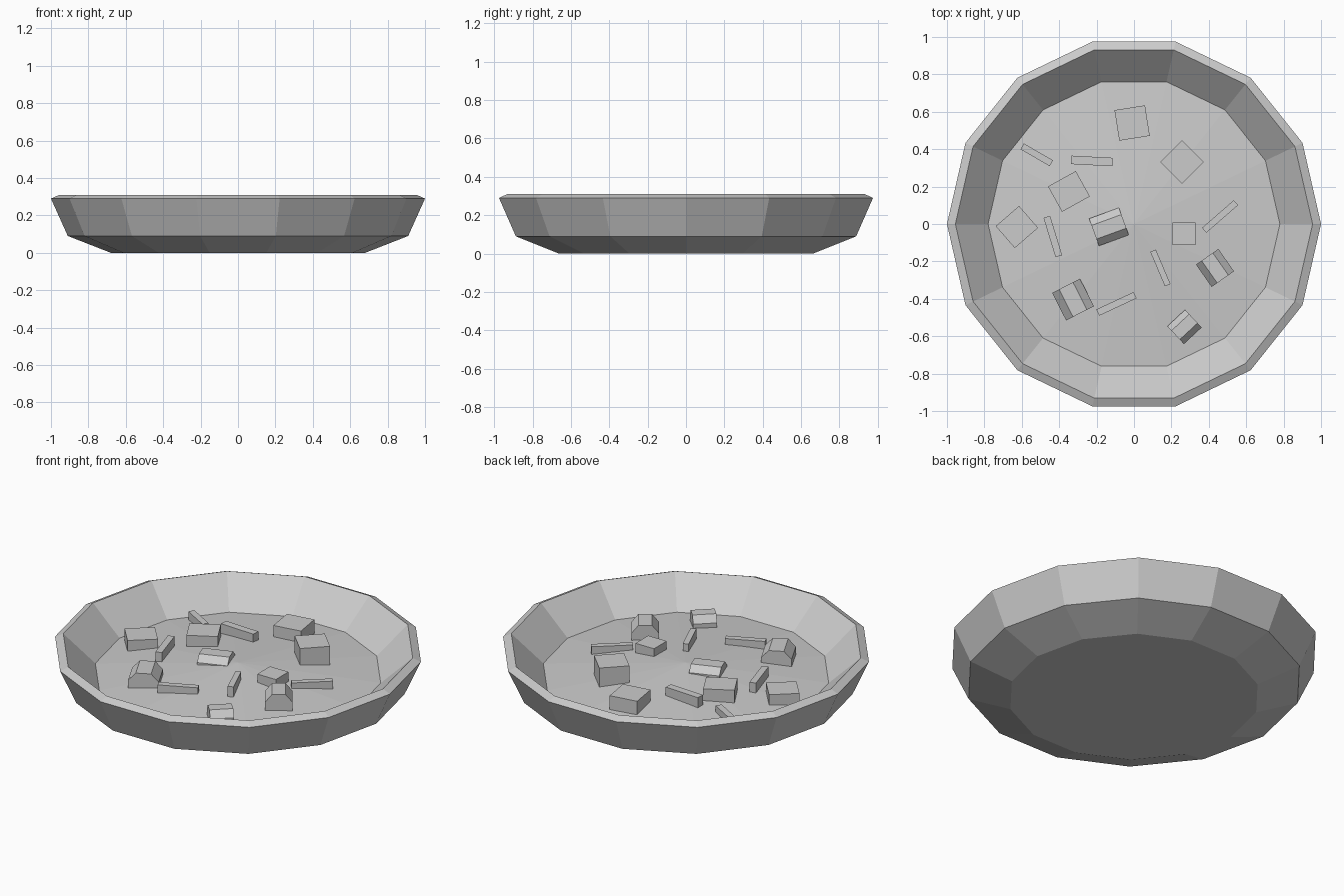
import bpy, math
from mathutils import Matrix

if "Cube" in bpy.data.objects:
    bpy.data.objects.remove(bpy.data.objects["Cube"])

SIDES = 14


def add_mesh(name, verts, faces):
    me = bpy.data.meshes.new(name)
    me.from_pydata(verts, [], faces)
    me.update()
    ob = bpy.data.objects.new(name, me)
    bpy.context.collection.objects.link(ob)
    return ob


def ring(r, z):
    return [(r * math.cos(2 * math.pi * k / SIDES),
             r * math.sin(2 * math.pi * k / SIDES), z) for k in range(SIDES)]


def prism(name, profile, length, x, y, z, angle):
    """Extrude a counter-clockwise (across, up) profile along its own x axis."""
    n, h = len(profile), length / 2
    verts = [(h, a, u) for a, u in profile] + [(-h, a, u) for a, u in profile]
    faces = [tuple(range(n)), tuple(range(2 * n - 1, n - 1, -1))]
    faces += [(i, n + i, n + (i + 1) % n, (i + 1) % n) for i in range(n)]
    ob = add_mesh(name, verts, faces)
    ob.matrix_world = (Matrix.Translation((x, y, z))
                       @ Matrix.Rotation(math.radians(angle), 4, 'Z'))
    return ob


# Bowl: outer wall, bevelled rim, inner wall and flat base
bowl_profile = [(0.68, 0), (0.91, 0.09), (1.0, 0.29), (0.955, 0.31), (0.78, 0.147)]
verts = [v for r, z in bowl_profile for v in ring(r, z)]
faces = [tuple(range(SIDES - 1, -1, -1))]
for j in range(len(bowl_profile) - 1):
    for k in range(SIDES):
        a, b = j * SIDES + k, j * SIDES + (k + 1) % SIDES
        faces.append((a, b, b + SIDES, a + SIDES))
add_mesh("bowl", verts, faces)

# Contents: gently domed fan filling the bowl
CENTRE_Z, EDGE_Z, EDGE_R = 0.21, 0.147, 0.78
add_mesh("filling", ring(EDGE_R, EDGE_Z) + [(0, 0, CENTRE_Z)],
         [(k, (k + 1) % SIDES, SIDES) for k in range(SIDES)])


def box_profile(w, h):
    return [(-w / 2, 0), (w / 2, 0), (w / 2, h), (-w / 2, h)]


def arch_profile(w, shoulder, h):
    return [(-w / 2, 0), (w / 2, 0), (w / 2, shoulder),
            (w / 4, h), (-w / 4, h), (-w / 2, shoulder)]


BASE = 0.14  # pieces are partly sunk in the filling

# Flat-topped cubes: x, y, length, width, top, angle
for i, (x, y, l, w, top, a) in enumerate([
        (-0.01, 0.54, 0.165, 0.165, 0.24, 9),
        (0.257, 0.332, 0.165, 0.165, 0.28, 45),
        (-0.348, 0.174, 0.17, 0.155, 0.245, 29),
        (-0.626, -0.016, 0.165, 0.155, 0.22, 41),
        (0.267, -0.053, 0.122, 0.12, 0.24, 0)]):
    prism(f"cube_chunk_{i + 1}", box_profile(w, top - BASE), l, x, y, BASE, a)

# Chunks with an arched top: x, y, length, width, shoulder, top, angle
for i, (x, y, l, w, s, top, a) in enumerate([
        (-0.134, -0.015, 0.17, 0.155, 0.205, 0.24, 20),
        (-0.326, -0.404, 0.165, 0.167, 0.205, 0.25, -63),
        (0.433, -0.235, 0.146, 0.146, 0.215, 0.26, -55),
        (0.27, -0.55, 0.13, 0.13, 0.19, 0.23, 43)]):
    prism(f"arched_chunk_{i + 1}", arch_profile(w, s - BASE, top - BASE),
          l, x, y, BASE, a)

# Thin strips: x, y, length, width, top, angle
for i, (x, y, l, w, top, a) in enumerate([
        (-0.52, 0.37, 0.18, 0.036, 0.20, -30),
        (-0.225, 0.337, 0.22, 0.045, 0.23, -3),
        (-0.434, -0.067, 0.22, 0.037, 0.23, -73),
        (0.46, 0.04, 0.225, 0.035, 0.21, 41),
        (0.141, -0.235, 0.20, 0.032, 0.24, -67),
        (-0.094, -0.427, 0.22, 0.037, 0.215, 25)]):
    prism(f"strip_{i + 1}", box_profile(w, top - BASE), l, x, y, BASE, a)
